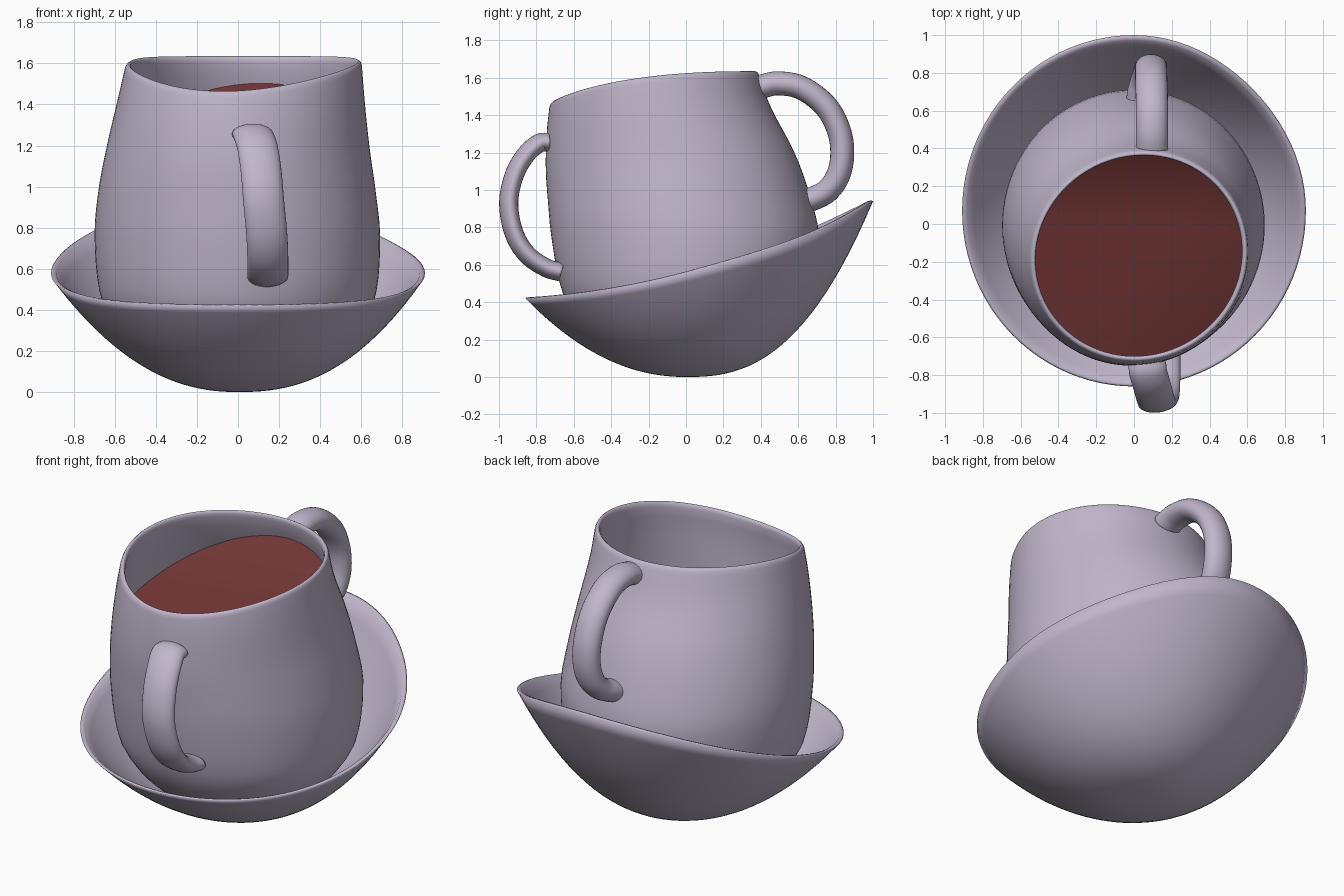
import bpy, math
from mathutils import Vector

if "Cube" in bpy.data.objects:
    bpy.data.objects.remove(bpy.data.objects["Cube"])

N = 96  # segments around the cup and saucer


def material(name, rgb):
    m = bpy.data.materials.new(name)
    m.diffuse_color = (*rgb, 1)
    m.use_nodes = True
    m.node_tree.nodes["Principled BSDF"].inputs["Base Color"].default_value = m.diffuse_color
    return m


LILAC = material("lilac_grey_ceramic", (0.53, 0.47, 0.60))
RED = material("dark_red_liquid", (0.17, 0.036, 0.036))


def interp(rows, x):
    """Smooth (Hermite) lookup in a table whose first column is the key."""
    n = len(rows)
    x = min(max(x, rows[0][0]), rows[-1][0])
    i = 0
    while i < n - 2 and x > rows[i + 1][0]:
        i += 1

    def slope(k, c):
        a, b = rows[max(k - 1, 0)], rows[min(k + 1, n - 1)]
        return (b[c] - a[c]) / (b[0] - a[0])

    h = rows[i + 1][0] - rows[i][0]
    t = (x - rows[i][0]) / h
    out = []
    for c in range(1, len(rows[0])):
        out.append((2*t**3 - 3*t**2 + 1) * rows[i][c] + (t**3 - 2*t**2 + t) * h * slope(i, c)
                   + (3*t**2 - 2*t**3) * rows[i + 1][c] + (t**3 - t**2) * h * slope(i + 1, c))
    return out


def skin(name, rings, mat, cap_start=True, cap_end=True):
    """Join equal rings of points into one smooth surface."""
    n = len(rings[0])
    verts = [tuple(p) for r in rings for p in r]
    faces = []
    for j in range(len(rings) - 1):
        for i in range(n):
            k = (i + 1) % n
            faces.append((j*n + i, j*n + k, (j + 1)*n + k, (j + 1)*n + i))
    if cap_start:
        faces.append(tuple(range(n))[::-1])
    if cap_end:
        faces.append(tuple((len(rings) - 1)*n + i for i in range(n)))
    me = bpy.data.meshes.new(name)
    me.from_pydata(verts, [], faces)
    me.materials.append(mat)
    for f in me.polygons:
        f.use_smooth = True
    ob = bpy.data.objects.new(name, me)
    bpy.context.collection.objects.link(ob)
    return ob


ANGLES = [2 * math.pi * i / N for i in range(N)]


# Saucer: deep bowl with a sloping rim, steeper at the back
def saucer_point(s, a, scale=1.0, lift=0.0):
    corner = max(0, math.sin(2 * a)) ** 2 if math.sin(a) > 0 else 0   # back right sags a little
    x, y = 0.91 * math.cos(a), 0.07 + 0.93 * math.sin(a)
    rim = 0.56 + 0.262 * y + 0.118 * y * y - 0.025 * corner
    power = 2.32 + 0.22 * math.sin(a) + 0.08 * math.cos(a)
    scale *= 1 - 0.02 * corner * s
    return (x * s * scale, y * s * scale, rim * s ** power + lift)


steps = [0.02] + [k / 24 for k in range(1, 25)]
rings = [[saucer_point(s, a) for a in ANGLES] for s in steps]
rings.append([saucer_point(1, a, 0.989, 0.004) for a in ANGLES])
rings += [[saucer_point(s, a, 0.972, 0.025 * (1 - s * s)) for a in ANGLES] for s in reversed(steps)]
skin("saucer", rings, LILAC)

# Cup: leaning body, rows are height, centre x, centre y, radius x, radius y
BODY = [
    (0.12, 0.0, 0.0, 0.36, 0.36),
    (0.20, 0.0, 0.0, 0.48, 0.48),
    (0.30, 0.0, 0.0, 0.58, 0.575),
    (0.45, 0.0, 0.0, 0.665, 0.66),
    (0.75, -0.003, -0.005, 0.695, 0.715),
    (0.98, -0.005, -0.040, 0.675, 0.70),
    (1.20, 0.0, -0.085, 0.64, 0.665),
    (1.45, 0.015, -0.147, 0.60, 0.597),
    (1.635, 0.028, -0.172, 0.573, 0.556),
]


def cup_point(z, a, inset=0.0):
    cx, cy, rx, ry = interp(BODY, z)
    w = min(max((z - 0.9) / 0.73, 0), 1)
    skew = 1 + 0.022 * w * math.sin(2 * a)      # mouth is a little oval on the diagonal
    x, y = cx + (rx - inset) * skew * math.cos(a), cy + (ry - inset) * skew * math.sin(a)
    f = max(0, (0.38 - y) / 1.1)
    dip = 0.17 * f ** 2.5 - 0.055 * x * f ** 3  # rim drops toward the front
    return Vector((x, y, z - w * dip))


levels = [0.12, 0.16, 0.2, 0.25] + [0.3 + 0.065 * k for k in range(21)]
loop = [(z, 0) for z in levels]
loop += [(1.618, 0.001), (1.629, 0.005), (1.635, 0.013), (1.629, 0.022), (1.615, 0.028)]
loop += [(z, 0.032) for z in reversed(levels[2:])]
skin("cup", [[cup_point(z, a, i) for a in ANGLES] for z, i in loop], LILAC)


# Liquid: tilted surface meeting the inner wall, higher at the back right
def liquid_height(x, y):
    q = max(0, x - y - 0.2) / 1.4
    return 1.285 + 0.29 * y + 0.10 * x + 0.6 * max(0, y) ** 2 - 0.2 * q * q


edge = []
for a in ANGLES:
    z = 1.3
    for _ in range(14):
        p = cup_point(z, a, 0.03)
        z += liquid_height(p.x, p.y) - p.z
    edge.append(p)
rings = []
for k in range(16, 0, -1):
    s = k / 16
    ring = []
    for p in edge:
        x, y = 0.02 + (p.x - 0.02) * s, -0.17 + (p.y + 0.17) * s
        ring.append((x, y, liquid_height(x, y)))
    rings.append(ring)
skin("liquid", rings, RED, cap_start=False)


# Handles: oval tubes, path rows are x, y, z; twist turns the oval about z
def handle(name, path, wide, thick, twist):
    rows = [(i, *p) for i, p in enumerate(path)]
    m = (len(path) - 1) * 6
    pts = [Vector(interp(rows, k / 6)) for k in range(m + 1)]
    rings = []
    for k, p in enumerate(pts):
        t = (pts[min(k + 1, m)] - pts[max(k - 1, 0)]).normalized()
        out = t.cross(Vector((1, twist, 0))).normalized()
        side = out.cross(t).normalized()
        rings.append([p + side * wide * math.cos(b) + out * thick * math.sin(b)
                      for b in (2 * math.pi * i / 28 for i in range(28))])
    skin(name, rings, LILAC)


handle("back_handle", [
    (0.095, 0.395, 1.55), (0.095, 0.49, 1.57), (0.095, 0.62, 1.545), (0.092, 0.75, 1.445),
    (0.09, 0.82, 1.31), (0.09, 0.835, 1.18), (0.082, 0.81, 1.07), (0.065, 0.755, 0.995),
    (0.048, 0.69, 0.958), (0.045, 0.645, 0.945)], 0.085, 0.064, 0)
handle("front_handle", [
    (0.07, -0.735, 1.255), (0.075, -0.785, 1.25), (0.095, -0.855, 1.19), (0.112, -0.918, 1.08),
    (0.125, -0.948, 0.93), (0.14, -0.92, 0.77), (0.145, -0.85, 0.655), (0.145, -0.75, 0.585),
    (0.145, -0.665, 0.56)], 0.1, 0.05, 0.12)
